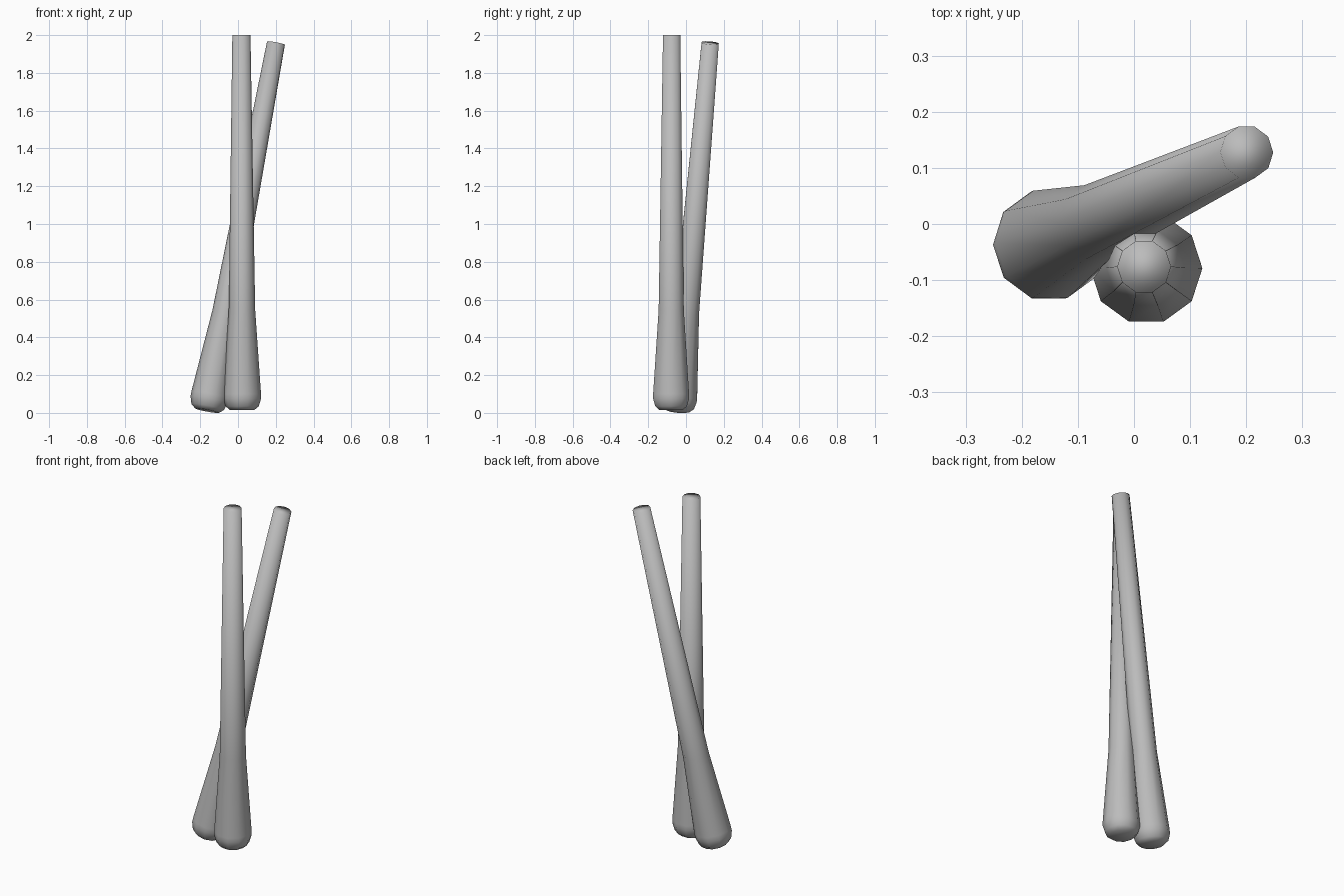
import bpy, bmesh, math
from mathutils import Vector

if "Cube" in bpy.data.objects:
    bpy.data.objects.remove(bpy.data.objects["Cube"])

SIDES = 10
# (radius, distance from base) of the lathed club outline
PROFILE = [(0.064, 0.0), (0.088, 0.02), (0.1, 0.06), (0.1, 0.085),
           (0.07, 0.53), (0.048, 1.985)]

# mid grey, darker than the default
grey = bpy.data.materials.new("mid_grey")
grey.diffuse_color = (0.5, 0.5, 0.5, 1)
grey.use_nodes = True
grey.node_tree.nodes["Principled BSDF"].inputs["Base Color"].default_value = grey.diffuse_color


def club(name, base, top):
    """Lathe a tapered club standing between two points."""
    base, top = Vector(base), Vector(top)
    axis = top - base
    rot = Vector((0, 0, 1)).rotation_difference(axis)
    bm = bmesh.new()
    rings = []
    for r, d in PROFILE:
        z = d * axis.length / PROFILE[-1][1]
        ring = []
        for i in range(SIDES):
            a = 2 * math.pi * i / SIDES
            p = Vector((r * math.cos(a), r * math.sin(a), z))
            ring.append(bm.verts.new(base + rot @ p))
        rings.append(ring)
    for lo, hi in zip(rings, rings[1:]):
        for i in range(SIDES):
            j = (i + 1) % SIDES
            bm.faces.new((lo[i], lo[j], hi[j], hi[i]))
    # end caps
    bm.faces.new(rings[0][::-1])
    bm.faces.new(rings[-1])
    for f in bm.faces:
        f.smooth = True
    mesh = bpy.data.meshes.new(name)
    bm.to_mesh(mesh)
    bm.free()
    mesh.materials.append(grey)
    ob = bpy.data.objects.new(name, mesh)
    bpy.context.collection.objects.link(ob)
    return ob


# upright club in front, leaning club crossing behind it
club("upright_club", (0.022, -0.079, 0.015), (0.018, -0.076, 2.0))
club("leaning_club", (-0.164, -0.043, 0.012), (0.201, 0.128, 1.958))
